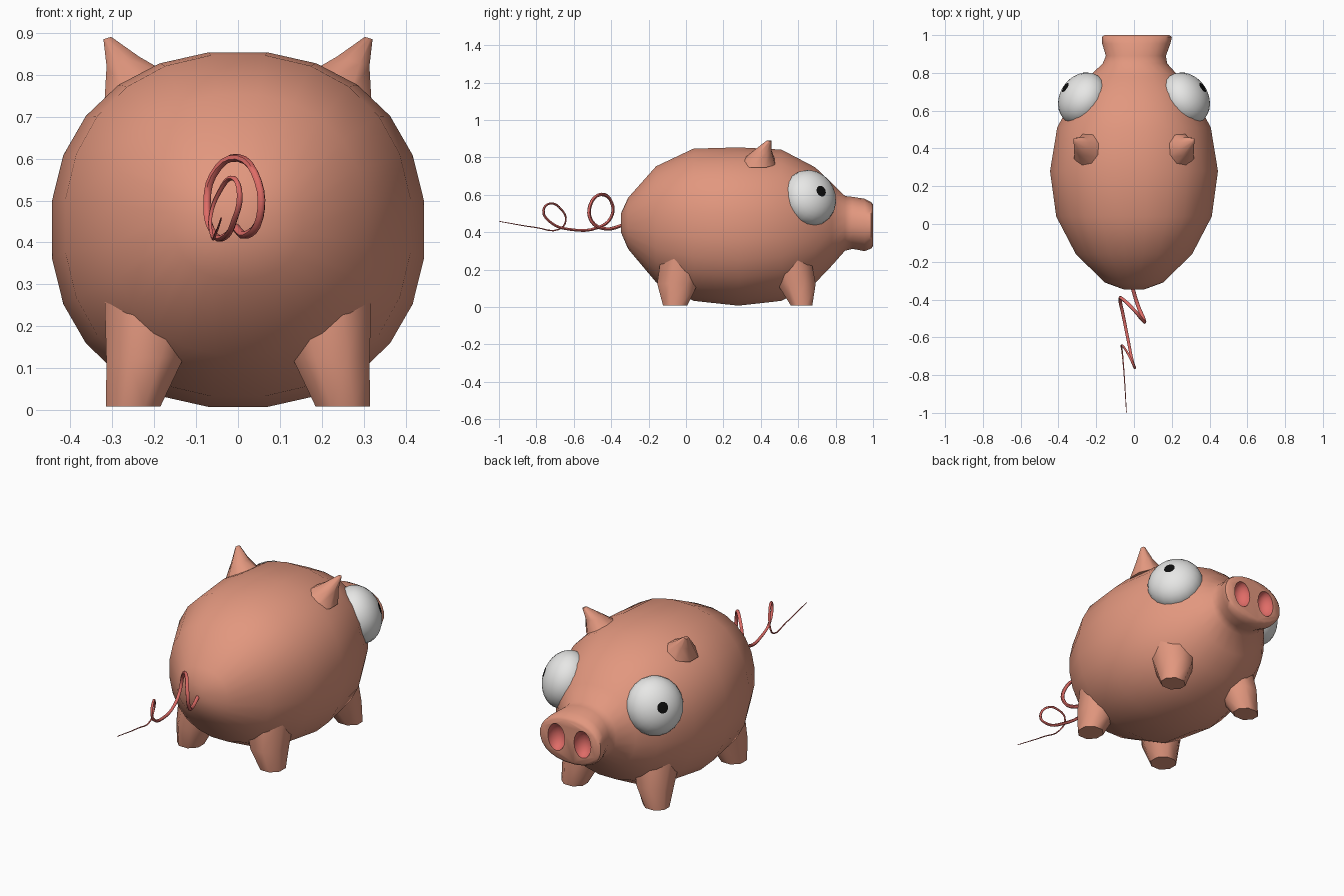
import bpy, bmesh, math
from mathutils import Vector

if "Cube" in bpy.data.objects:
    bpy.data.objects.remove(bpy.data.objects["Cube"])


def material(name, rgb):
    m = bpy.data.materials.new(name)
    m.diffuse_color = (*rgb, 1)
    m.use_nodes = True
    m.node_tree.nodes["Principled BSDF"].inputs["Base Color"].default_value = m.diffuse_color
    return m


SKIN = material("skin", (0.76, 0.31, 0.21))
PINK = material("red_pink", (0.74, 0.15, 0.135))
WHITE = material("eye_white", (0.80, 0.80, 0.79))
BLACK = material("pupil_black", (0.004, 0.004, 0.004))


def finish(name, bm, mats):
    bmesh.ops.recalc_face_normals(bm, faces=bm.faces)
    me = bpy.data.meshes.new(name)
    bm.to_mesh(me)
    bm.free()
    ob = bpy.data.objects.new(name, me)
    bpy.context.collection.objects.link(ob)
    for m in mats:
        me.materials.append(m)
    return ob


def activate(ob):
    bpy.ops.object.select_all(action='DESELECT')
    ob.select_set(True)
    bpy.context.view_layer.objects.active = ob


def smooth(ob, angle):
    activate(ob)
    bpy.ops.object.shade_smooth_by_angle(angle=math.radians(angle))


def loft(name, rings, mats):
    """Skin a list of point rings and cap both ends."""
    bm = bmesh.new()
    vs = [[bm.verts.new(p) for p in r] for r in rings]
    n = len(vs[0])
    for a, b in zip(vs, vs[1:]):
        for i in range(n):
            j = (i + 1) % n
            bm.faces.new((a[i], a[j], b[j], b[i]))
    bm.faces.new(vs[0])
    bm.faces.new(vs[-1])
    return finish(name, bm, mats)


def oval(n, a, b, power=2.0):
    """Points of a rounded-square oval."""
    e = 2 / power
    out = []
    for i in range(n):
        t = 2 * math.pi * (i + 0.5) / n
        c, s = math.cos(t), math.sin(t)
        out.append((math.copysign(abs(c) ** e, c) * a, math.copysign(abs(s) ** e, s) * b))
    return out


# Body and snout: y, half width, bottom z, top z, x shift
SECTIONS = [(-0.348, 0.05, 0.40, 0.50, 0), (-0.31, 0.155, 0.31, 0.585, 0),
            (-0.16, 0.31, 0.13, 0.755, 0), (0.04, 0.415, 0.03, 0.85, 0),
            (0.28, 0.448, 0.004, 0.857, 0), (0.51, 0.41, 0.03, 0.845, 0),
            (0.69, 0.315, 0.125, 0.75, 0), (0.78, 0.24, 0.22, 0.665, 0),
            (0.85, 0.172, 0.30, 0.595, 0.005), (0.89, 0.16, 0.31, 0.59, 0.01),
            (0.955, 0.182, 0.298, 0.58, 0.012), (0.99, 0.187, 0.312, 0.562, 0.015),
            (1.0, 0.172, 0.325, 0.55, 0.015)]
body = loft("body", [[(cx + u, y, (lo + hi) / 2 + v) for u, v in oval(24, w, (hi - lo) / 2, 2.2)]
                     for y, w, lo, hi, cx in SECTIONS], [SKIN, PINK])

# Nostrils hollowed out of the snout end
for s in (-1, 1):
    bm = bmesh.new()
    bmesh.ops.create_uvsphere(bm, u_segments=14, v_segments=8, radius=1)
    for v in bm.verts:
        v.co = Vector((v.co.x * 0.053 + 0.015 + s * 0.08, v.co.y * 0.06 + 1.005, v.co.z * 0.075 + 0.44))
    for f in bm.faces:
        f.material_index = 1
    cutter = finish("nostril_cutter", bm, [SKIN, PINK])
    cutter.hide_render = True
    mod = body.modifiers.new("nostril", 'BOOLEAN')
    mod.operation = 'DIFFERENCE'
    mod.solver = 'EXACT'
    mod.object = cutter
    activate(body)
    bpy.ops.object.modifier_apply(modifier=mod.name)
    bpy.data.objects.remove(cutter)
smooth(body, 50)

# Legs: x, y, z, radius x, radius y for each ring
LEGS = {"rear_leg": [(0.25, -0.058, 0.008, 0.07, 0.07), (0.222, -0.045, 0.125, 0.10, 0.118),
                     (0.19, 0.0, 0.30, 0.14, 0.14)],
        "front_leg": [(0.25, 0.618, 0.008, 0.07, 0.062), (0.222, 0.59, 0.125, 0.10, 0.112),
                      (0.19, 0.53, 0.30, 0.14, 0.14)]}
for side, s in (("left", -1), ("right", 1)):
    for name, rows in LEGS.items():
        leg = loft(f"{name}_{side}", [[(s * (x + u), y + v, z) for u, v in oval(8, a, b)]
                                      for x, y, z, a, b in rows], [SKIN])
        smooth(leg, 50)

    # Ears: short pointed stubs leaning outwards
    ear_rows = [(0.235, 0.385, 0.77, 0.09, 0.10), (0.275, 0.41, 0.832, 0.042, 0.052),
                (0.312, 0.443, 0.888, 0.01, 0.014)]
    ear = loft(f"ear_{side}", [[(s * (x + u), y + v, z - u * 0.3) for u, v in oval(8, a, b)]
                               for x, y, z, a, b in ear_rows], [SKIN])
    smooth(ear, 60)

    # Eyes: balls with the pole looking outwards; the pole cap is the pupil
    bm = bmesh.new()
    bmesh.ops.create_uvsphere(bm, u_segments=20, v_segments=16, radius=1)
    for f in bm.faces:
        f.material_index = int(f.calc_center_median().z > math.cos(math.radians(11.2)))
    look = Vector((s * 0.09, 0.06, 0.036)).normalized()
    across = Vector((0, 0, 1)).cross(look).normalized()
    up = look.cross(across)
    centre = Vector((s * 0.272, 0.662, 0.583))
    for v in bm.verts:
        v.co = centre + across * v.co.x * 0.148 + up * v.co.y * 0.153 + look * v.co.z * 0.118
    eye = finish(f"eye_{side}", bm, [WHITE, BLACK])
    smooth(eye, 60)

# Curly tail, thinning to the tip
PATH = [(-0.01, -0.33, 0.44), (0.02, -0.43, 0.418), (0.052, -0.505, 0.46), (0.048, -0.512, 0.545),
        (0.0, -0.455, 0.602), (-0.06, -0.398, 0.56), (-0.074, -0.40, 0.48), (-0.06, -0.47, 0.425),
        (-0.03, -0.62, 0.415), (-0.01, -0.72, 0.45), (0.004, -0.762, 0.515), (-0.01, -0.73, 0.553),
        (-0.045, -0.665, 0.52), (-0.066, -0.643, 0.46), (-0.062, -0.68, 0.415),
        (-0.052, -0.80, 0.425), (-0.04, -0.998, 0.458)]
cu = bpy.data.curves.new("tail", 'CURVE')
cu.dimensions = '3D'
cu.bevel_depth = 0.01
cu.bevel_resolution = 1
cu.resolution_u = 4
cu.use_fill_caps = True
sp = cu.splines.new('BEZIER')
sp.bezier_points.add(len(PATH) - 1)
for i, (bp, p) in enumerate(zip(sp.bezier_points, PATH)):
    bp.co = p
    bp.handle_left_type = bp.handle_right_type = 'AUTO'
    bp.radius = 1 - 0.8 * (i / (len(PATH) - 1)) ** 2
cu.materials.append(PINK)
tail = bpy.data.objects.new("tail", cu)
bpy.context.collection.objects.link(tail)
activate(tail)
bpy.ops.object.convert(target='MESH')
smooth(bpy.context.object, 60)
